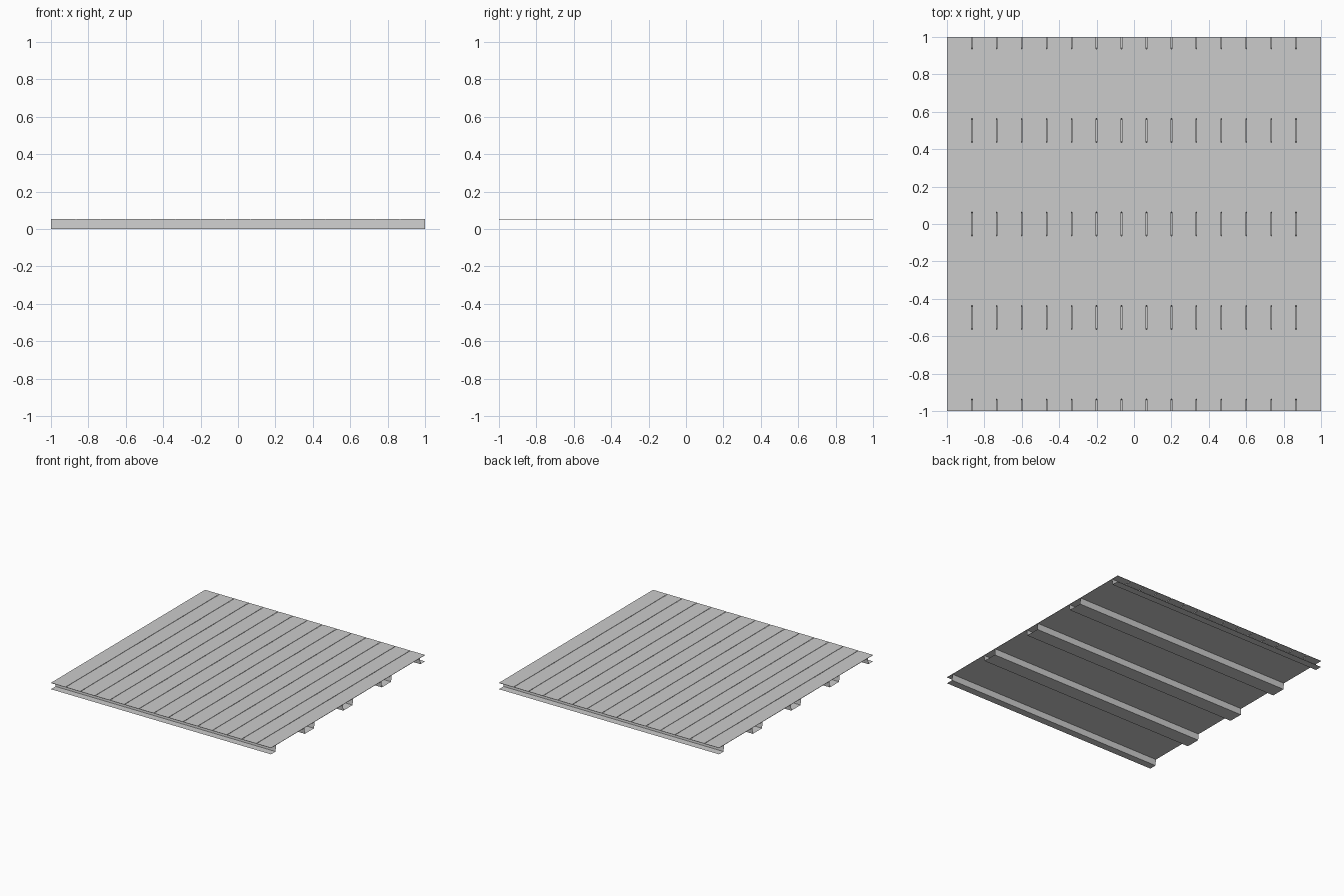
import bpy, bmesh

if "Cube" in bpy.data.objects:
    bpy.data.objects.remove(bpy.data.objects["Cube"])

TOP, SHEET = 0.053, 0.05      # plank top, pan sheet top
PLANKS, GAP = 15, 0.004
HALF_LOW, HALF_HIGH = 0.06, 0.065   # trough half widths


def make_object(name, bm):
    mesh = bpy.data.meshes.new(name)
    bm.to_mesh(mesh)
    bm.free()
    obj = bpy.data.objects.new(name, mesh)
    bpy.context.collection.objects.link(obj)
    return obj


# Folded metal pan: thin sheet with troughs every 0.5, running along x
profile = [(-1, 0), (-1 + HALF_LOW, 0), (-1 + HALF_HIGH, SHEET)]
for c in (-0.5, 0, 0.5):
    profile += [(c - HALF_HIGH, SHEET), (c - HALF_LOW, 0),
                (c + HALF_LOW, 0), (c + HALF_HIGH, SHEET)]
profile += [(1 - HALF_HIGH, SHEET), (1 - HALF_LOW, 0), (1, 0)]

bm = bmesh.new()
rows = [[bm.verts.new((x, y, z)) for y, z in profile] for x in (-1, 1)]
for i in range(len(profile) - 1):
    bm.faces.new((rows[0][i], rows[1][i], rows[1][i + 1], rows[0][i + 1]))
make_object("folded_deck_pan", bm)

# Floor planks: thin boards side by side, running along y
pitch = 2 / PLANKS
for i in range(PLANKS):
    x0 = -1 + i * pitch + (GAP / 2 if i else 0)
    x1 = -1 + (i + 1) * pitch - (GAP / 2 if i < PLANKS - 1 else 0)
    bm = bmesh.new()
    bmesh.ops.create_cube(bm, size=1)
    for v in bm.verts:
        v.co.x = x0 if v.co.x < 0 else x1
        v.co.y *= 2
        v.co.z = SHEET + 0.0004 if v.co.z < 0 else TOP
    make_object(f"floor_plank_{i + 1}", bm)
